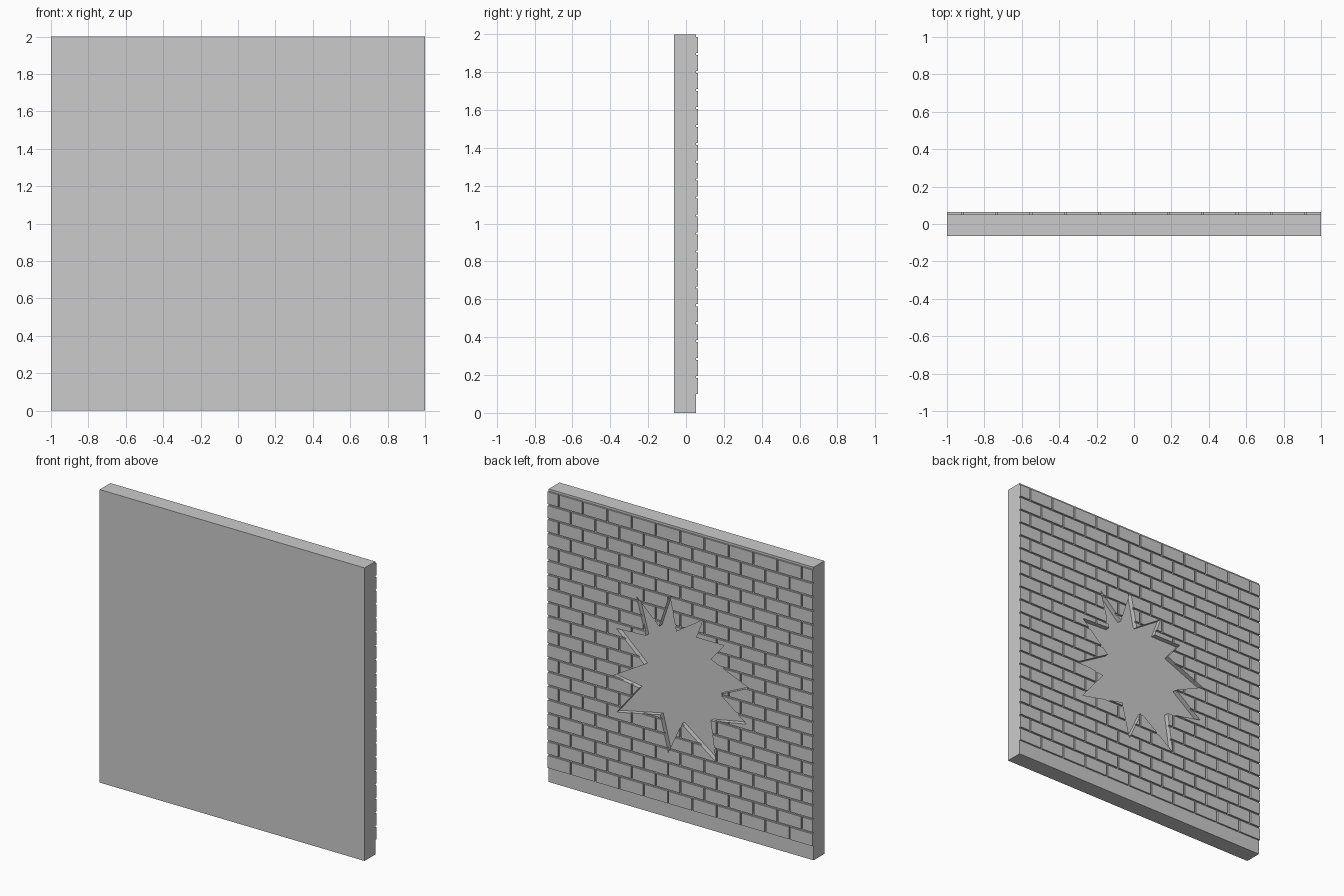
import bpy, bmesh
from mathutils import Matrix, Vector

if "Cube" in bpy.data.objects:
    bpy.data.objects.remove(bpy.data.objects["Cube"])

BACK = 0.063       # outer face of the bricks
MORTAR = 0.052     # back face of the slab
FLOOR = 0.03       # bottom of the broken recess
GAP = 0.011
PITCH_X, PITCH_Z = 0.1835, 0.0948


def add_box(bm, x0, x1, y0, y1, z0, z1):
    centre = Vector(((x0 + x1) / 2, (y0 + y1) / 2, (z0 + z1) / 2))
    size = Matrix.Diagonal((x1 - x0, y1 - y0, z1 - z0, 1))
    bmesh.ops.create_cube(bm, size=1, matrix=Matrix.Translation(centre) @ size)


def make_object(name, bm):
    bmesh.ops.recalc_face_normals(bm, faces=bm.faces)
    mesh = bpy.data.meshes.new(name)
    bm.to_mesh(mesh)
    bm.free()
    obj = bpy.data.objects.new(name, mesh)
    bpy.context.collection.objects.link(obj)
    return obj


def cut(obj, cutter):
    mod = obj.modifiers.new("hole", 'BOOLEAN')
    mod.operation = 'DIFFERENCE'
    mod.solver = 'EXACT'
    mod.object = cutter
    bpy.context.view_layer.objects.active = obj
    bpy.ops.object.modifier_apply(modifier=mod.name)


# plain wall slab
bm = bmesh.new()
add_box(bm, -1, 1, -BACK, MORTAR, 0, 2)
slab = make_object("wall_slab", bm)

# running-bond brick facing, joints of the top row on x = 0
bm = bmesh.new()
for row in range(20):
    z0 = 0.10 + row * PITCH_Z
    offset = 0 if row % 2 else PITCH_X / 2
    for i in range(-7, 7):
        x0 = max(-1, i * PITCH_X + offset + GAP / 2)
        x1 = min(1, (i + 1) * PITCH_X + offset - GAP / 2)
        if x1 - x0 > 0.02:
            add_box(bm, x0, x1, MORTAR, BACK, z0, z0 + PITCH_Z - GAP)
bricks = make_object("brick_facing", bm)

# jagged star-shaped break, as alternating tips and valleys (x, z)
star = [(.08, 1.53), (.03, 1.29), (-.17, 1.42), (-.12, 1.29), (-.33, 1.29),
        (-.23, 1.17), (-.52, 1.05), (-.30, .95), (-.50, .80), (-.23, .75),
        (-.27, .48), (-.01, .67), (.09, .45), (.15, .69), (.48, .62),
        (.31, .83), (.51, .86), (.27, 1.00), (.48, 1.19), (.26, 1.20),
        (.33, 1.45), (.16, 1.29)]
bm = bmesh.new()
face = bm.faces.new([bm.verts.new((x, FLOOR, z)) for x, z in star])
ext = bmesh.ops.extrude_face_region(bm, geom=[face], use_keep_orig=True)
bmesh.ops.translate(bm, vec=(0, 0.1, 0),
                    verts=[v for v in ext["geom"] if isinstance(v, bmesh.types.BMVert)])
cutter = make_object("break_cutter", bm)
cutter.hide_render = True

for part in (slab, bricks):
    cut(part, cutter)
bpy.data.objects.remove(cutter)
